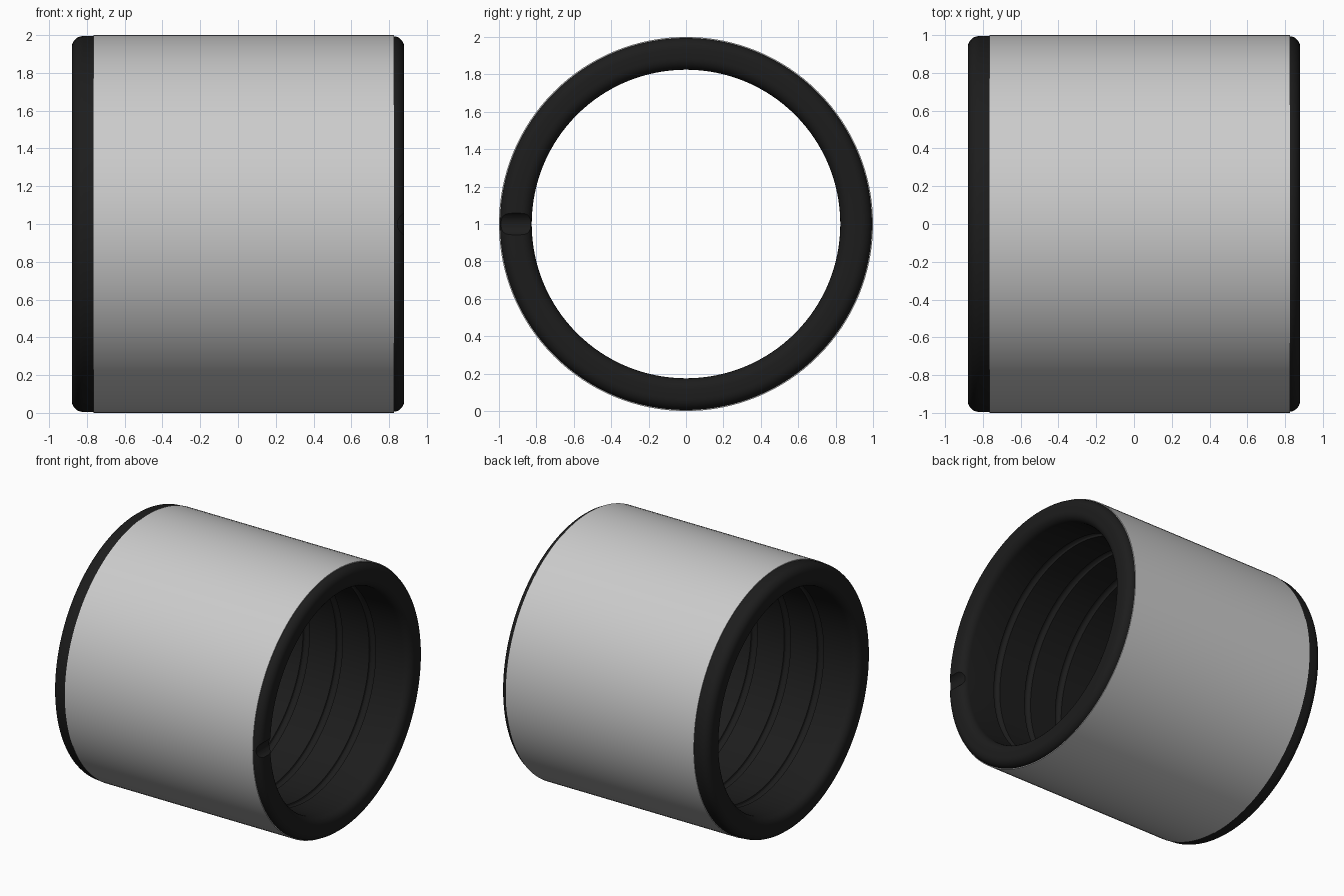
import bpy, bmesh
from math import pi, sin, cos, radians
from mathutils import Matrix, Vector

if "Cube" in bpy.data.objects:
    bpy.data.objects.remove(bpy.data.objects["Cube"])

AXIS = Vector((0, 0, 1))          # bushing axis runs along x at z = 1
SEGMENTS = 128


def arc(cx, cr, rad, a0, a1, n=6):
    """Points (x, radius) along an arc, angles in degrees."""
    return [(cx + rad * cos(radians(a0 + (a1 - a0) * i / n)),
             cr + rad * sin(radians(a0 + (a1 - a0) * i / n))) for i in range(n + 1)]


def lathe(name, profile):
    """Revolve a closed (x, radius) profile about the bushing axis."""
    bm = bmesh.new()
    rings = []
    for s in range(SEGMENTS):
        a = 2 * pi * s / SEGMENTS
        rings.append([bm.verts.new((x, r * cos(a), 1 + r * sin(a))) for x, r in profile])
    n = len(profile)
    for s in range(SEGMENTS):
        p, q = rings[s], rings[(s + 1) % SEGMENTS]
        for i in range(n):
            j = (i + 1) % n
            bm.faces.new((p[i], p[j], q[j], q[i]))
    bmesh.ops.recalc_face_normals(bm, faces=bm.faces[:])
    me = bpy.data.meshes.new(name)
    bm.to_mesh(me)
    bm.free()
    ob = bpy.data.objects.new(name, me)
    bpy.context.collection.objects.link(ob)
    return ob


def smooth(ob):
    bpy.ops.object.select_all(action='DESELECT')
    ob.select_set(True)
    bpy.context.view_layer.objects.active = ob
    bpy.ops.object.shade_smooth_by_angle(angle=radians(30))


# Main dimensions
HALF, OUT, BORE, FIL = 0.88, 0.995, 0.825, 0.06
SEAT, X0, X1 = 0.96, -0.765, 0.825

# Dark liner: rounded ends, seat for the sleeve, grooved bore
profile = arc(-HALF + FIL, BORE + FIL, FIL, 270, 180)
profile += arc(-HALF + FIL, OUT - FIL, FIL, 180, 90)
profile += [(X0, OUT), (X0, SEAT), (X1, SEAT), (X1, OUT - 0.001)]
profile += arc(HALF - FIL, OUT - FIL, FIL, 75, 0, 5)
profile += arc(HALF - FIL, BORE + FIL, FIL, 0, -90)
for x in (0.56, 0.28, 0, -0.28, -0.56):
    profile += arc(x, BORE, 0.027, 0, 180)
liner = lathe("liner", profile)

# Metal outer sleeve
sleeve = lathe("outer_sleeve", [(X0, SEAT), (X0, 1), (X1, 1), (X1, SEAT)])

# Round-bottomed radial notch in the right end face
bm = bmesh.new()
bmesh.ops.create_cone(bm, cap_ends=True, segments=48, radius1=0.065, radius2=0.065, depth=0.4,
                      matrix=Matrix.Translation((HALF + 0.03, -0.9, 1)) @ Matrix.Rotation(pi / 2, 4, 'X'))
me = bpy.data.meshes.new("notch_cutter")
bm.to_mesh(me)
bm.free()
cutter = bpy.data.objects.new("notch_cutter", me)
bpy.context.collection.objects.link(cutter)
cutter.hide_render = True
cutter.hide_set(True)

for ob in (liner, sleeve):
    smooth(ob)

mod = liner.modifiers.new("notch", 'BOOLEAN')
mod.operation = 'DIFFERENCE'
mod.solver = 'EXACT'
mod.object = cutter
bpy.context.view_layer.objects.active = liner
bpy.ops.object.modifier_apply(modifier=mod.name)
bpy.data.objects.remove(cutter)
smooth(liner)

# Dark finish
mat = bpy.data.materials.new("dark_liner")
mat.diffuse_color = (0.012, 0.012, 0.012, 1)
mat.use_nodes = True
mat.node_tree.nodes["Principled BSDF"].inputs["Base Color"].default_value = mat.diffuse_color
liner.data.materials.clear()
liner.data.materials.append(mat)
